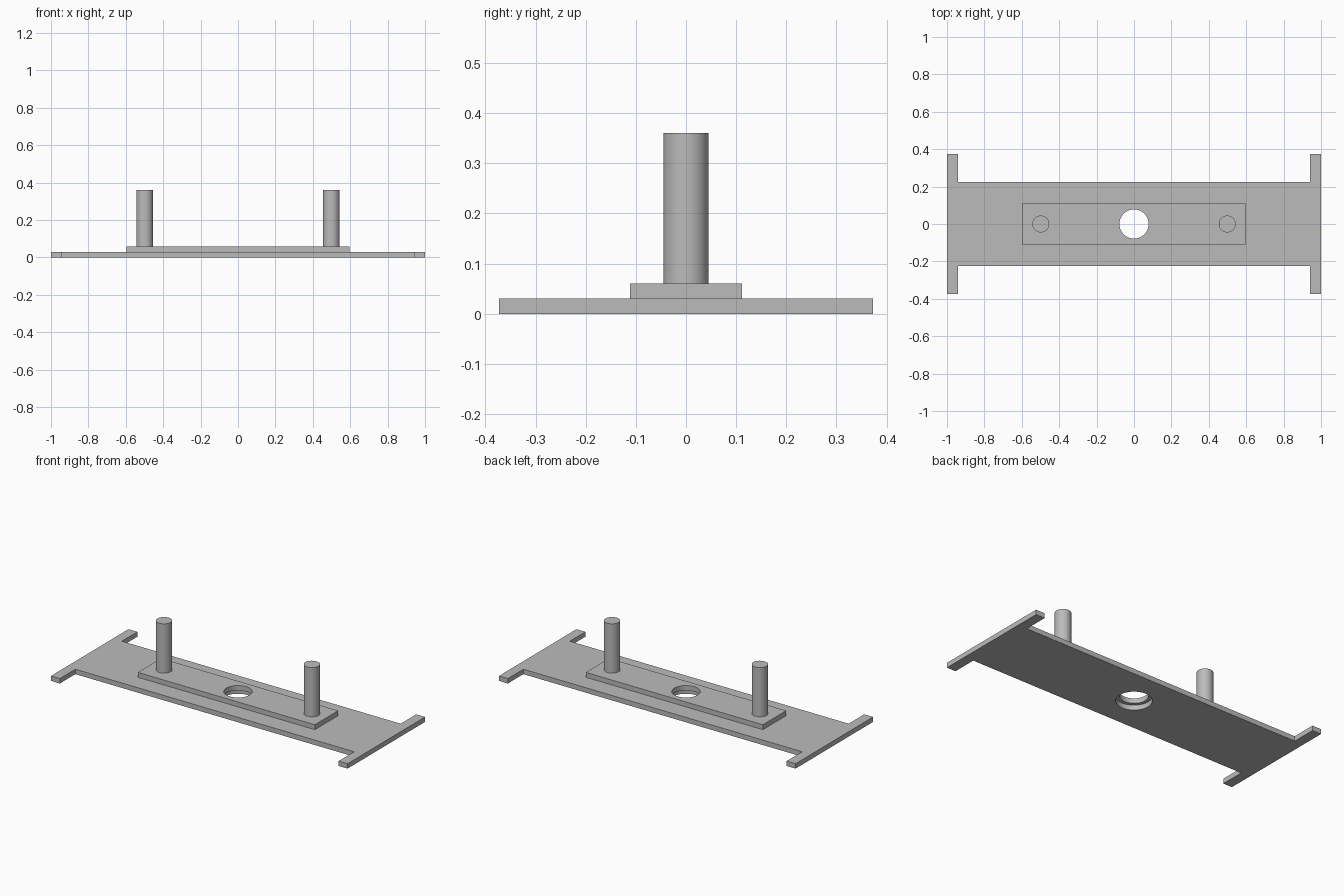
import bpy
import bmesh
import math
from mathutils import Matrix

cube = bpy.data.objects.get("Cube")
if cube:
    bpy.data.objects.remove(cube, do_unlink=True)

# Material
grey = bpy.data.materials.new("plain grey")
colour = (0.5, 0.5, 0.5, 1.0)
grey.use_nodes = True
grey.diffuse_color = colour
grey.node_tree.nodes["Principled BSDF"].inputs["Base Color"].default_value = colour

SHEET = 0.03           # thickness of each plate
PIN_TOP = 0.36


def add_object(name, bm):
    bmesh.ops.recalc_face_normals(bm, faces=bm.faces)
    mesh = bpy.data.meshes.new(name)
    bm.to_mesh(mesh)
    bm.free()
    mesh.materials.append(grey)
    obj = bpy.data.objects.new(name, mesh)
    bpy.context.collection.objects.link(obj)
    return obj


def plate(name, outline, bottom):
    """Extrude a flat outline upward by the sheet thickness."""
    bm = bmesh.new()
    face = bm.faces.new([bm.verts.new((x, y, bottom)) for x, y in outline])
    side = bmesh.ops.extrude_face_region(bm, geom=[face])
    top = [v for v in side["geom"] if isinstance(v, bmesh.types.BMVert)]
    bmesh.ops.translate(bm, verts=top, vec=(0, 0, SHEET))
    return add_object(name, bm)


def cylinder(name, radius, x, bottom, top):
    bm = bmesh.new()
    bmesh.ops.create_cone(bm, cap_ends=True, segments=64, radius1=radius,
                          radius2=radius, depth=top - bottom,
                          matrix=Matrix.Translation((x, 0, (bottom + top) / 2)))
    return add_object(name, bm)


def select_only(obj):
    bpy.ops.object.select_all(action="DESELECT")
    obj.select_set(True)
    bpy.context.view_layer.objects.active = obj


def drill(obj, radius):
    """Cut a round hole through the middle of a plate."""
    cutter = cylinder("hole_cutter", radius, 0, -0.1, 0.2)
    cutter.hide_render = True
    mod = obj.modifiers.new("hole", "BOOLEAN")
    mod.operation = "DIFFERENCE"
    mod.solver = "EXACT"
    mod.object = cutter
    select_only(obj)
    bpy.ops.object.modifier_apply(modifier=mod.name)
    bpy.data.objects.remove(cutter, do_unlink=True)


# Base plate with a crossbar at each end; one corner mirrored to all four
corner = [(1.0, 0.373), (0.94, 0.373), (0.94, 0.224)]
right_half = corner + [(-x, y) for x, y in reversed(corner)]
outline = right_half + [(x, -y) for x, y in reversed(right_half)]
base = plate("base_plate", outline, 0)
drill(base, 0.099)

# Raised mounting plate with a narrower hole
mount = plate("mounting_plate",
              [(0.597, 0.112), (-0.597, 0.112), (-0.597, -0.112), (0.597, -0.112)],
              SHEET)
drill(mount, 0.078)

# Two upright pins
pins = [cylinder(name, 0.045, x, 2 * SHEET, PIN_TOP)
        for name, x in (("left_pin", 0.4985), ("right_pin", -0.4985))]

for obj in [base, mount] + pins:
    select_only(obj)
    bpy.ops.object.shade_smooth_by_angle(angle=math.radians(30))
